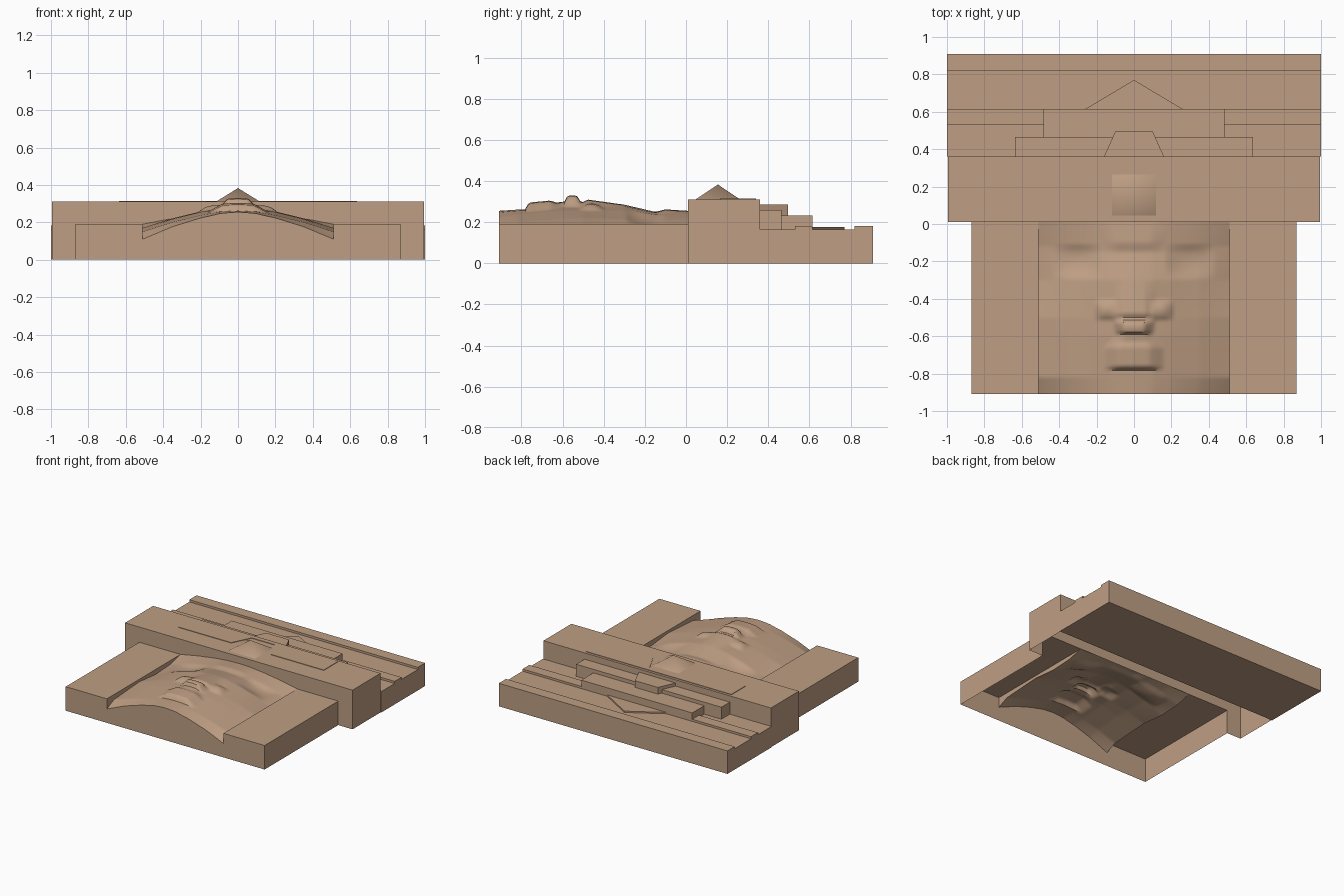
import bpy, bmesh, math

if "Cube" in bpy.data.objects:
    bpy.data.objects.remove(bpy.data.objects["Cube"])

stone = bpy.data.materials.new("warm_stone")
stone.diffuse_color = (0.52, 0.345, 0.23, 1)
stone.use_nodes = True
stone.node_tree.nodes["Principled BSDF"].inputs["Base Color"].default_value = stone.diffuse_color


def finish(bm, name, angle=30):
    me = bpy.data.meshes.new(name)
    bm.to_mesh(me)
    bm.free()
    me.materials.append(stone)
    ob = bpy.data.objects.new(name, me)
    bpy.context.collection.objects.link(ob)
    bpy.ops.object.select_all(action='DESELECT')
    ob.select_set(True)
    bpy.context.view_layer.objects.active = ob
    bpy.ops.object.shade_smooth_by_angle(angle=math.radians(angle))
    return ob


def prism(name, pts, z0, z1, drop=()):
    """Extrude an outline upwards; drop lists outward directions left open."""
    bm = bmesh.new()
    lo = [bm.verts.new((x, y, z0)) for x, y in pts]
    hi = [bm.verts.new((x, y, z1)) for x, y in pts]
    bm.faces.new(lo[::-1])
    bm.faces.new(hi)
    n = len(pts)
    for i in range(n):
        j = (i + 1) % n
        bm.faces.new((lo[i], lo[j], hi[j], hi[i]))
    bm.normal_update()
    dirs = {'-x': (0, -1), '+x': (0, 1), '-y': (1, -1), '+y': (1, 1), '-z': (2, -1), '+z': (2, 1)}
    gone = [f for f in bm.faces for d in drop if f.normal[dirs[d][0]] * dirs[d][1] > 0.9]
    bmesh.ops.delete(bm, geom=gone, context='FACES')
    return finish(bm, name)


def box(name, x0, x1, y0, y1, z0, z1, drop=()):
    return prism(name, [(x0, y0), (x1, y0), (x1, y1), (x0, y1)], z0, z1, drop)


def lerp(table, t):
    """Piecewise linear lookup."""
    if t <= table[0][0]:
        return table[0][1]
    for (a, va), (b, vb) in zip(table, table[1:]):
        if t <= b:
            return va + (vb - va) * (t - a) / (b - a)
    return table[-1][1]


# Face relief: cross profile, edge height, mid height and centre-line height
CROSS = [(0, 1), (.1, .95), (.2, .8), (.35, .47), (.51, 0)]
EDGE = [(-.91, .11), (-.82, .15), (-.5, .17), (-.3, .15), (-.12, .16), (0.01, .19)]
MID = [(-.91, .252), (-.6, .278), (-.3, .283), (-.15, .25), (0.01, .255)]
LINE = [(-.91, .255), (-.80, .262), (-.78, .262), (-.765, .295), (-.66, .305), (-.63, .295),
        (-.59, .30), (-.575, .33), (-.53, .33), (-.515, .302), (-.5, .297), (-.48, .31),
        (-.3, .285), (-.15, .25), (-.1, .262), (0.01, .255)]
WIDTH = [(-.91, .14), (-.8, .16), (-.66, .16), (-.6, .1), (-.53, .11), (-.5, .13), (-.3, .1), (0.01, .2)]


def face_z(x, y):
    a = abs(x)
    e = lerp(EDGE, y)
    z = e + (lerp(MID, y) - e) * lerp(CROSS, a)
    w = lerp(WIDTH, y)
    z += (lerp(LINE, y) - lerp(MID, y)) * max(0, min(1, (w - a) / (w * .5)))
    # nostril wings and eye hollows
    z += .022 * max(0, 1 - (abs(a - .15) / .06) ** 2) * max(0, 1 - ((y + .46) / .055) ** 2)
    z -= .02 * max(0, 1 - ((a - .3) / .13) ** 2) * max(0, 1 - ((y + .2) / .09) ** 2)
    return z


bm = bmesh.new()
N, Y0, Y1 = 72, -.91, .01
grid = [[None] * (N + 1) for _ in range(N + 1)]
for j in range(N + 1):
    for i in range(N + 1):
        x = -.51 + 1.02 * i / N
        y = Y0 + (Y1 - Y0) * j / N
        grid[j][i] = bm.verts.new((x, y, face_z(x, y)))
for j in range(N):
    for i in range(N):
        bm.faces.new((grid[j][i], grid[j][i + 1], grid[j + 1][i + 1], grid[j + 1][i]))


def skirt(edge, z, flip):
    """Vertical wall from a border of the relief to height z."""
    low = [bm.verts.new((v.co.x, v.co.y, z)) for v in edge]
    for k in range(len(edge) - 1):
        f = (low[k], low[k + 1], edge[k + 1], edge[k])
        bm.faces.new(f[::-1] if flip else f)


skirt(grid[0], 0, False)
skirt([r[0] for r in grid], .19, False)
skirt([r[-1] for r in grid], .19, True)
finish(bm, "face_relief", 35)

# Flat panels at both sides of the face, open underneath
box("side_panel_left", -.87, -.51, -.91, .01, 0, .19, ('-z', '+x', '+y'))
box("side_panel_right", .51, .87, -.91, .01, 0, .19, ('-z', '-x', '+y'))

# Wide brim, open underneath
box("brim_top", -.995, .995, .01, .36, .19, .31, ('-z',))
box("brim_sides", -.995, .995, .01, .36, 0, .19, ('-z', '+z', '-y'))
for s, n in ((-1, "left"), (1, "right")):
    a, b = sorted((s * .87, s * .995))
    box("brim_front_" + n, a, b, .01, .36, 0, .19, ('-z', '+z', '+y', '-x', '+x'))

# Peak on the brim
bm = bmesh.new()
base = [bm.verts.new(p) for p in ((-.12, .045, .309), (.12, .045, .309), (.12, .265, .309), (-.12, .265, .309))]
tip = bm.verts.new((0, .155, .383))
for k in range(4):
    bm.faces.new((base[k], base[(k + 1) % 4], tip))
finish(bm, "brim_peak", 70)

# Stepped band on the brim and its tongue behind it
prism("stepped_band", [(-.635, .165), (-.175, .165), (-.1, .315), (.1, .315), (.175, .165), (.635, .165),
                       (.635, .34), (-.635, .34)], .29, .314)
prism("band_tongue", [(-.165, .35), (.165, .35), (.1, .495), (-.1, .495)], .16, .285)

# Rear slab, steps, ridges and pointed plate
box("rear_slab", -1, 1, .36, .825, 0, .165)
box("rear_step_wide", -.635, .635, .355, .465, .16, .26)
box("rear_step_narrow", -.485, .485, .36, .615, .16, .232)
box("rear_ridge", -1, 1, .82, .91, 0, .182)
for s, n in ((-1, "left"), (1, "right")):
    a, b = sorted((s * .48, s))
    box("front_ridge_" + n, a, b, .53, .615, 0, .182)
prism("pointed_plate", [(-.26, .615), (.26, .615), (0, .77)], .16, .176)
